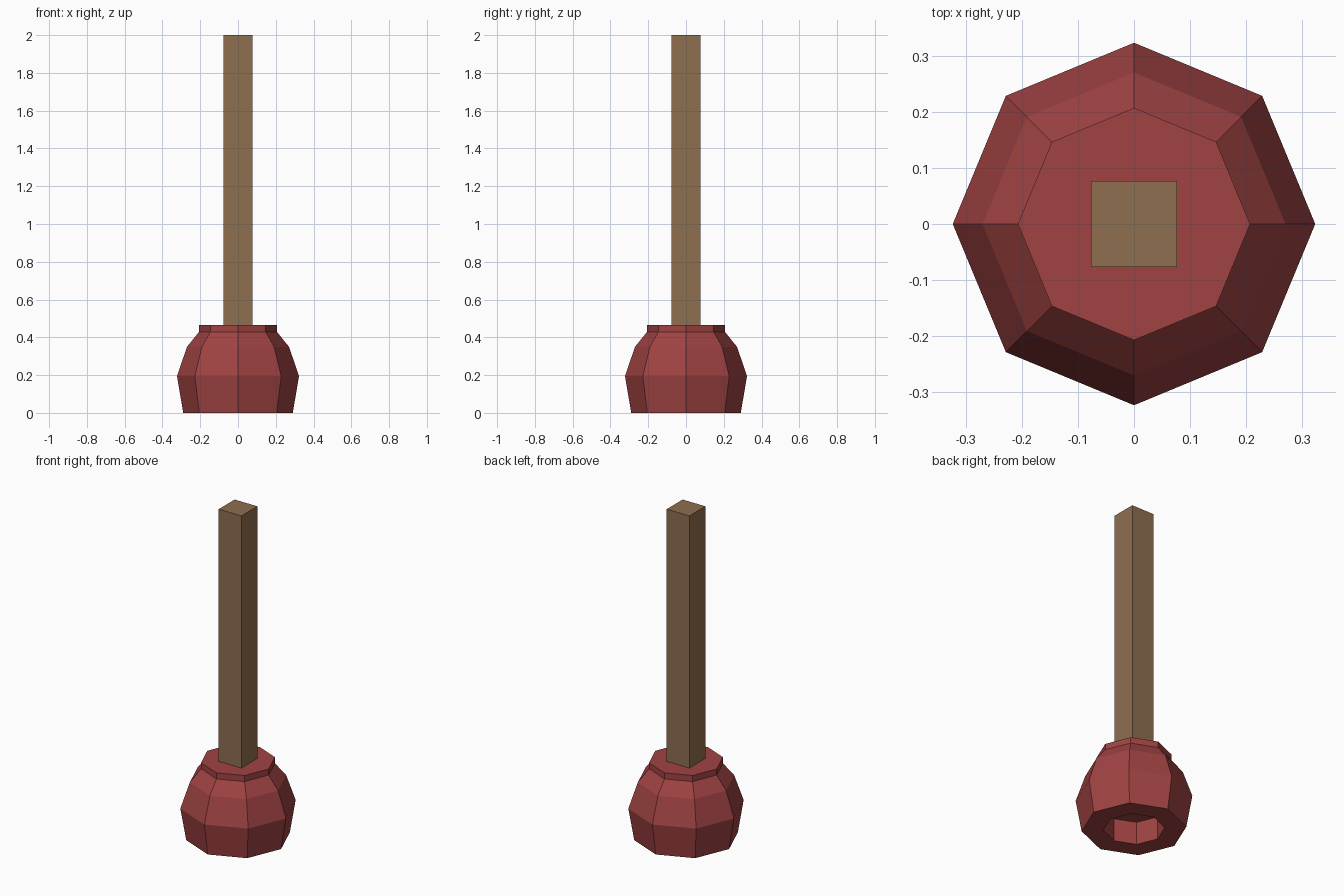
import bpy, bmesh, math

if "Cube" in bpy.data.objects:
    bpy.data.objects.remove(bpy.data.objects["Cube"])


def material(name, rgb):
    m = bpy.data.materials.new(name)
    m.diffuse_color = (*rgb, 1)
    m.use_nodes = True
    m.node_tree.nodes["Principled BSDF"].inputs["Base Color"].default_value = m.diffuse_color
    return m


def add_object(name, bm, mat):
    bmesh.ops.recalc_face_normals(bm, faces=bm.faces)
    mesh = bpy.data.meshes.new(name)
    bm.to_mesh(mesh)
    bm.free()
    mesh.materials.append(mat)
    obj = bpy.data.objects.new(name, mesh)
    bpy.context.collection.objects.link(obj)
    return obj


def lathe(name, profile, sides, mat):
    """Faceted solid from (radius, height) rings, capped at both ends."""
    bm = bmesh.new()
    rings = []
    for r, z in profile:
        rings.append([bm.verts.new((r * math.cos(2 * math.pi * i / sides),
                                    r * math.sin(2 * math.pi * i / sides), z))
                      for i in range(sides)])
    for a, b in zip(rings, rings[1:]):
        for i in range(sides):
            j = (i + 1) % sides
            bm.faces.new((a[i], a[j], b[j], b[i]))
    bm.faces.new(rings[0])
    bm.faces.new(rings[-1])
    return add_object(name, bm, mat)


rubber = material("red rubber", (0.35, 0.055, 0.055))
wood = material("brown wood", (0.27, 0.158, 0.078))

# Rubber cup: recess ceiling, recess wall, rim, bulging side, collar, top
lathe("rubber_cup",
      [(0.17, 0.14), (0.17, 0.0), (0.29, 0.0), (0.323, 0.195),
       (0.27, 0.35), (0.207, 0.428), (0.207, 0.465)], 8, rubber)

# Square wooden handle standing on the collar
bm = bmesh.new()
bmesh.ops.create_cube(bm, size=1)
bottom, top, width = 0.455, 2.0, 0.153
for v in bm.verts:
    v.co.x *= width
    v.co.y *= width
    v.co.z = top if v.co.z > 0 else bottom
add_object("handle", bm, wood)
